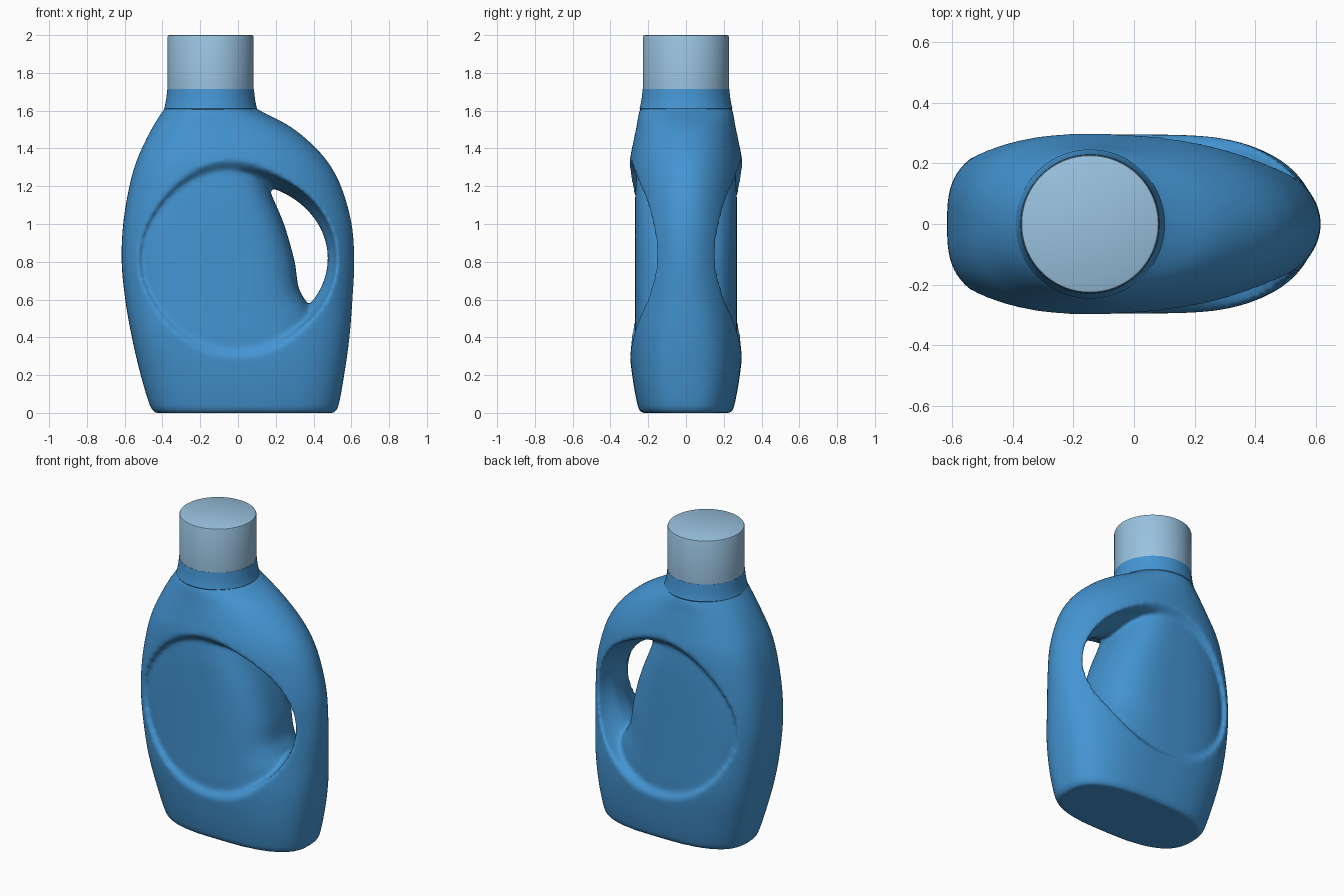
import bpy, bmesh
from math import sin, cos, pi

if "Cube" in bpy.data.objects:
    bpy.data.objects.remove(bpy.data.objects["Cube"])


def material(name, rgb):
    m = bpy.data.materials.new(name)
    m.diffuse_color = (*rgb, 1)
    m.use_nodes = True
    m.node_tree.nodes["Principled BSDF"].inputs["Base Color"].default_value = m.diffuse_color
    return m


def loft(name, rings):
    """Skin a stack of equal-length point rings and cap both ends."""
    bm = bmesh.new()
    rows = [[bm.verts.new(p) for p in r] for r in rings]
    n = len(rows[0])
    for a, b in zip(rows, rows[1:]):
        for i in range(n):
            j = (i + 1) % n
            bm.faces.new((a[i], a[j], b[j], b[i]))
    bm.faces.new(rows[0])
    bm.faces.new(rows[-1])
    bmesh.ops.recalc_face_normals(bm, faces=bm.faces)
    me = bpy.data.meshes.new(name)
    bm.to_mesh(me)
    bm.free()
    ob = bpy.data.objects.new(name, me)
    bpy.context.collection.objects.link(ob)
    return ob


def smooth_rows(rows, steps=8):
    """Smooth interpolation of key rows, first column is the parameter."""
    def slope(i, k):
        a, b = rows[max(i - 1, 0)], rows[min(i + 1, len(rows) - 1)]
        return (b[k] - a[k]) / (b[0] - a[0])
    out = []
    for i in range(len(rows) - 1):
        p, q = rows[i], rows[i + 1]
        h = q[0] - p[0]
        for s in range(steps):
            t = s / steps
            row = [p[0] + h * t]
            for k in range(1, len(p)):
                row.append((2*t**3 - 3*t*t + 1) * p[k] + (t**3 - 2*t*t + t) * h * slope(i, k)
                           + (3*t*t - 2*t**3) * q[k] + (t**3 - t*t) * h * slope(i + 1, k))
            out.append(row)
    return out + [list(rows[-1])]


def section(z, left, right, mid, depth, nl, nr, count=96):
    """Rounded horizontal section with its own roundness on each side."""
    pts = []
    for i in range(count):
        c, s = cos(2*pi*i/count), sin(2*pi*i/count)
        n = nr if c > 0 else nl
        half = right - mid if c > 0 else left - mid
        x = mid + half * abs(c) ** (2/n)
        pts.append((x, depth * abs(s) ** (2/n) * (1 if s > 0 else -1), z))
    return pts


blue = material("blue_plastic", (0.058, 0.300, 0.65))
pale = material("pale_plastic", (0.32, 0.54, 0.74))

# Body: z, left, right, widest x, half depth, left and right roundness
body_rows = [
    (0.00, -.440, .510, .03, .238, 2.7, 2.7),
    (0.03, -.463, .530, .03, .254, 2.7, 2.7),
    (0.20, -.515, .562, .02, .285, 2.8, 2.7),
    (0.40, -.562, .590, .00, .305, 3.0, 2.5),
    (0.60, -.597, .606, .00, .306, 3.1, 2.2),
    (0.80, -.616, .616, .00, .306, 3.1, 2.0),
    (1.00, -.608, .602, -.02, .306, 3.0, 2.0),
    (1.20, -.575, .546, -.05, .306, 2.8, 2.0),
    (1.32, -.542, .482, -.08, .300, 2.6, 2.0),
    (1.42, -.500, .395, -.10, .282, 2.4, 2.0),
    (1.52, -.448, .270, -.13, .261, 2.2, 2.0),
    (1.61, -.390, .100, -.145, .243, 2.0, 2.0),
    (1.64, -.365, .065, -.145, .215, 2.0, 2.0),
]
body = loft("bottle_body", [section(*r) for r in smooth_rows(body_rows)])

# Grip recess: oval opening that narrows toward the middle plane
grip_rows = [(0, .47, .40), (.05, .475, .405), (.13, .51, .43), (.20, .525, .455),
             (.26, .525, .475), (.31, .535, .535), (.40, .58, .62)]
half = smooth_rows(grip_rows, 5)
both = [(-y, a, b) for y, a, b in reversed(half[1:])] + half
cutter = loft("grip_cutter", [[(0.005 + a * cos(2*pi*i/96), y, .818 + b * sin(2*pi*i/96))
                               for i in range(96)] for y, a, b in both])

# Recessed core left standing inside the opening
core_rows = [
    (0.22, -.490, .500, -.05, .262, 2.8, 2.4),
    (0.40, -.535, .450, -.05, .270, 3.0, 2.4),
    (0.52, -.560, .405, -.06, .270, 3.1, 2.5),
    (0.59, -.568, .360, -.06, .270, 3.1, 2.6),
    (0.66, -.577, .322, -.06, .270, 3.1, 2.8),
    (0.80, -.588, .300, -.07, .270, 3.1, 2.8),
    (1.00, -.580, .243, -.09, .270, 3.0, 2.8),
    (1.17, -.553, .172, -.11, .268, 2.8, 2.8),
    (1.38, -.490, .100, -.15, .255, 2.6, 2.6),
]
core = loft("grip_core", [section(*r) for r in smooth_rows(core_rows)])

# Carve, refill, then soften all edges like blown plastic
for op, tool in (("DIFFERENCE", cutter), ("UNION", core)):
    m = body.modifiers.new(op.lower(), "BOOLEAN")
    m.operation, m.object, m.solver = op, tool, "EXACT"
    tool.hide_render = True
    tool.hide_set(True)
m = body.modifiers.new("even_skin", "REMESH")
m.mode, m.voxel_size, m.use_smooth_shade = "VOXEL", 0.011, True
m = body.modifiers.new("soften", "SMOOTH")
m.factor, m.iterations = 0.5, 12
body.data.materials.append(blue)


def turned(name, profile, mat):
    ob = loft(name, [[(-.145 + r * cos(2*pi*i/96), r * sin(2*pi*i/96), z)
                      for i in range(96)] for r, z in profile])
    ob.data.materials.append(mat)
    bpy.context.view_layer.objects.active = ob
    ob.select_set(True)
    bpy.ops.object.shade_smooth_by_angle(angle=0.6)
    ob.select_set(False)


# Neck and cap
turned("neck", [(.235, 1.595), (.246, 1.612), (.242, 1.625), (.235, 1.66), (.229, 1.715)], blue)
turned("cap", [(.228, 1.715), (.228, 1.99), (.225, 1.997), (.219, 2.0)], pale)
